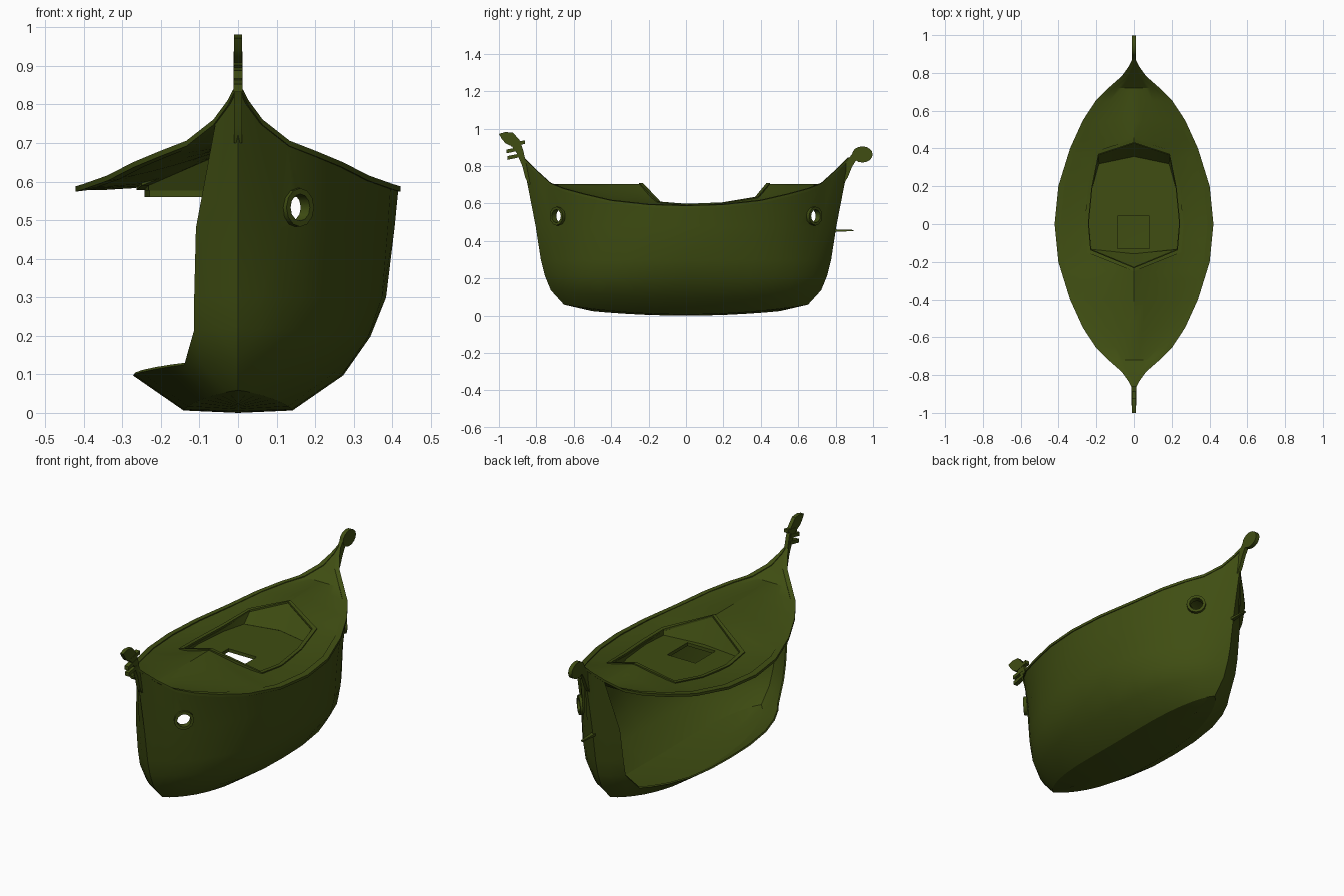
import bpy, bmesh, math
from mathutils import Vector, Matrix

if "Cube" in bpy.data.objects:
    bpy.data.objects.remove(bpy.data.objects["Cube"])

mat = bpy.data.materials.new("olive_paint")
mat.diffuse_color = (0.05, 0.075, 0.006, 1)
mat.use_nodes = True
mat.node_tree.nodes["Principled BSDF"].inputs["Base Color"].default_value = mat.diffuse_color


def smooth(me, angle=35):
    me.shade_smooth()
    me.set_sharp_from_angle(angle=math.radians(angle))


def make(name, verts, faces, thick=0):
    me = bpy.data.meshes.new(name)
    me.from_pydata([tuple(v) for v in verts], [], faces)
    bm = bmesh.new()
    bm.from_mesh(me)
    bmesh.ops.remove_doubles(bm, verts=bm.verts, dist=1e-5)
    bmesh.ops.recalc_face_normals(bm, faces=bm.faces)
    bm.to_mesh(me)
    bm.free()
    smooth(me)
    me.materials.append(mat)
    ob = bpy.data.objects.new(name, me)
    bpy.context.collection.objects.link(ob)
    if thick:
        m = ob.modifiers.new("thickness", 'SOLIDIFY')
        m.thickness, m.offset = thick, 0
    return ob


def prism(name, bottom, top):
    n = len(bottom)
    faces = [list(range(n)), list(range(n, 2 * n))]
    faces += [[i, (i + 1) % n, n + (i + 1) % n, n + i] for i in range(n)]
    return make(name, bottom + top, faces)


def tube(loops, m):
    # faces of a closed ring of four loops with m points each
    return [(k * m + i, k * m + (i + 1) % m, (k + 1) % 4 * m + (i + 1) % m, (k + 1) % 4 * m + i)
            for k in range(loops) for i in range(m)]


def cut(ob, cutter):
    cutter.hide_render = True
    m = ob.modifiers.new("cut", 'BOOLEAN')
    m.operation, m.solver, m.object = 'DIFFERENCE', 'EXACT', cutter


def apply_all():
    # bake modifiers, re-mark sharp edges, drop the cutters
    dg = bpy.context.evaluated_depsgraph_get()
    obs = [o for o in bpy.data.objects if o.modifiers]
    for o, me in [(o, bpy.data.meshes.new_from_object(o.evaluated_get(dg))) for o in obs]:
        o.modifiers.clear()
        o.data = me
        smooth(me, 28)
    for o in [o for o in bpy.data.objects if o.hide_render]:
        bpy.data.objects.remove(o)


def interp(tab, y):
    y = abs(y)
    for (a, p), (b, q) in zip(tab, tab[1:]):
        if y <= b:
            return p + (q - p) * (y - a) / (b - a)
    return tab[-1][1]


# sheer line: half width and height against distance from midship
WIDTH = [(0, .412), (.2, .392), (.4, .33), (.55, .262), (.65, .197), (.722, .125), (.783, .055), (.835, .018), (.87, 0)]
SHEER = [(0, .582), (.2, .588), (.4, .61), (.55, .645), (.65, .672), (.722, .70), (.783, .755), (.835, .805), (.87, .84)]
half = [0, .23, .46, .63, .75, .83, .9, .96, 1]
ts = [-t for t in half[:0:-1]] + half
n = len(ts)

# hull rows: half width, mid height, end y, end height, plan fullness
ROWS = [(0, .004, .5, .028, 3), (.14, .01, .65, .062, 3), (.27, .1, .72, .14, 3), (.34, .2, .752, .22, 2.7),
        (.38, .3, .772, .3, 2.3), (.402, .48, .80, .48, 2), (.41, .58, .87, .84, 2)]


def hull_point(k, t, s):
    b, z0, ye, z1, p = ROWS[k]
    y = ye * t
    if k == 6:
        return (s * interp(WIDTH, y), y, interp(SHEER, y))
    return (s * b * max(0, 1 - abs(t) ** p) ** .8, y, z0 + (z1 - z0) * t * t)


# hull, port side left open above the bilge
verts, faces = [], []
for s in (1, -1):
    base = len(verts)
    verts += [hull_point(k, t, s) for k in range(7) for t in ts]
    for k in range(6):
        for i in range(n - 1):
            tm = (ts[i] + ts[i + 1]) / 2
            a = base + k * n + i
            if s < 0 and k >= 2 and abs(tm) < .9:
                if k == 2 and abs(tm) > .83:
                    faces.append((a, a + 1, a + n + (tm > 0)))
                continue
            faces.append((a, a + 1, a + n + 1, a + n))
hull = make("hull", verts, faces, .008)

# portholes with rings on the starboard side
for nm, s in (("front", -1), ("rear", 1)):
    rot = Vector((.7, .72 * s, 0)).to_track_quat('Z', 'Y').to_matrix().to_4x4()
    M = Matrix.Translation((.153, .685 * s, .533)) @ rot
    ring = lambda r, z: [M @ Vector((r * math.cos(a * math.tau / 12), r * math.sin(a * math.tau / 12), z))
                         for a in range(12)]
    cut(hull, prism(nm + "_porthole_cutter", ring(.036, -.08), ring(.036, .08)))
    make(nm + "_porthole_ring", ring(.035, -.022) + ring(.05, -.022) + ring(.05, .012) + ring(.035, .012),
         tube(4, 12))


# deck rising to a ridge at both ends, nearly flat beside the cockpit
def deck_z(x, y):
    w, sh = max(interp(WIDTH, y), .001), interp(SHEER, y)
    p = 1.3 + 2 * max(0, 1 - abs(y - .08) / .4)
    return sh + max(.7 - sh, 0) * max(0, 1 - abs(x) / w) ** p


us = [-1 + i / 6 for i in range(13)]
ys = sorted({.87 * t for t in ts} | {-.3, -.25, -.15, -.08, .08, .3, .35, .45})
verts = [(u * interp(WIDTH, y), y, deck_z(u * interp(WIDTH, y), y)) for y in ys for u in us]
faces = []
for i in range(len(ys) - 1):
    for j in range(12):
        a = i * 13 + j
        faces.append((a, a + 1, a + 14, a + 13))
deck = make("deck", verts, faces, .008)

# gunwale rail
verts, faces = [], []
for s in (1, -1):
    base = len(verts)
    for t in ts:
        y = .87 * t
        w, z = interp(WIDTH, y), interp(SHEER, y)
        o, i_ = w + .009, max(w - .022, w * .4)
        verts += [(s * o, y, z - .008), (s * o, y, z + .006), (s * i_, y, z + .01), (s * i_, y, z - .004)]
    for i in range(n - 1):
        for j in range(4):
            a, b = base + i * 4 + j, base + i * 4 + (j + 1) % 4
            faces.append((a, b, b + 4, a + 4))
make("gunwale", verts, faces)

# cockpit opening, coaming and sunken well
outer = [(0, .45), (.205, .385), (.243, .2), (.263, 0), (.25, -.15), (0, -.25), (-.25, -.15), (-.263, 0),
         (-.243, .2), (-.205, .385)]
scaled = lambda f, g: [(x * f, .1 + (y - .1) * g) for x, y in outer]
inner, mid = scaled(.92, .945), scaled(.96, .97)
cut(deck, prism("cockpit_cutter", [(x, y, .4) for x, y in mid], [(x, y, 1) for x, y in mid]))
m = len(outer)
zs = [deck_z(x, y) for x, y in outer]
floor = [(x, (-.16 if x == 0 else -.135) if y < -.1 else (.36 if x == 0 else .32) if y > .3 else y, .578)
         for x, y in inner]
verts = []
for loop, dz in ((outer, -.01), (outer, .01), (inner, .01), (inner, -.01)):
    verts += [(x, y, z + dz) for (x, y), z in zip(loop, zs)]
make("coaming", verts, tube(4, m))
make("cockpit_walls", [(x, y, z) for (x, y), z in zip(inner, zs)] + floor,
     [(i, (i + 1) % m, m + (i + 1) % m, m + i) for i in range(m)], .006)
well = prism("cockpit_floor", [(x, y, .56) for x, y, z in floor], floor)
sq = [(-.087, -.13), (.083, -.13), (.083, .042), (-.087, .042)]
cut(well, prism("hatch_cutter", [(x, y, .5) for x, y in sq], [(x, y, .65) for x, y in sq]))


# flat carved plates on the centre line
def plate(name, pts, h=.01):
    return prism(name, [(-h, y, z) for y, z in pts], [(h, y, z) for y, z in pts])


plate("front_scroll", [(-.80, .735), (-.835, .77), (-.86, .84), (-.872, .89), (-.89, .94), (-.925, .978),
                       (-.965, .982), (-1, .972), (-.985, .945), (-.965, .922), (-.93, .905), (-.905, .87),
                       (-.875, .80), (-.86, .74), (-.84, .70), (-.82, .70)])
for i, (y, z) in enumerate([(-.885, .925), (-.91, .89), (-.905, .855)]):
    plate("scroll_peg_%d" % i, [(y - .05, z - .022), (y + .025, z - .006), (y + .025, z + .013),
                                (y - .05, z - .002)], .012)
plate("rear_neck", [(.79, .73), (.835, .79), (.865, .835), (.9, .88), (.93, .85), (.905, .825), (.885, .79),
                    (.865, .74), (.84, .70), (.82, .70)])
plate("rear_knob", [(.943 + .055 * math.cos(a * math.tau / 16), .862 + .043 * math.sin(a * math.tau / 16))
                    for a in range(16)], .011)

# stern pin below the knob
prism("stern_pin", [(-.012, .77, .447), (.012, .77, .447), (.006, .895, .453), (-.006, .895, .453)],
      [(-.012, .77, .463), (.012, .77, .463), (.006, .895, .459), (-.006, .895, .459)])
apply_all()
